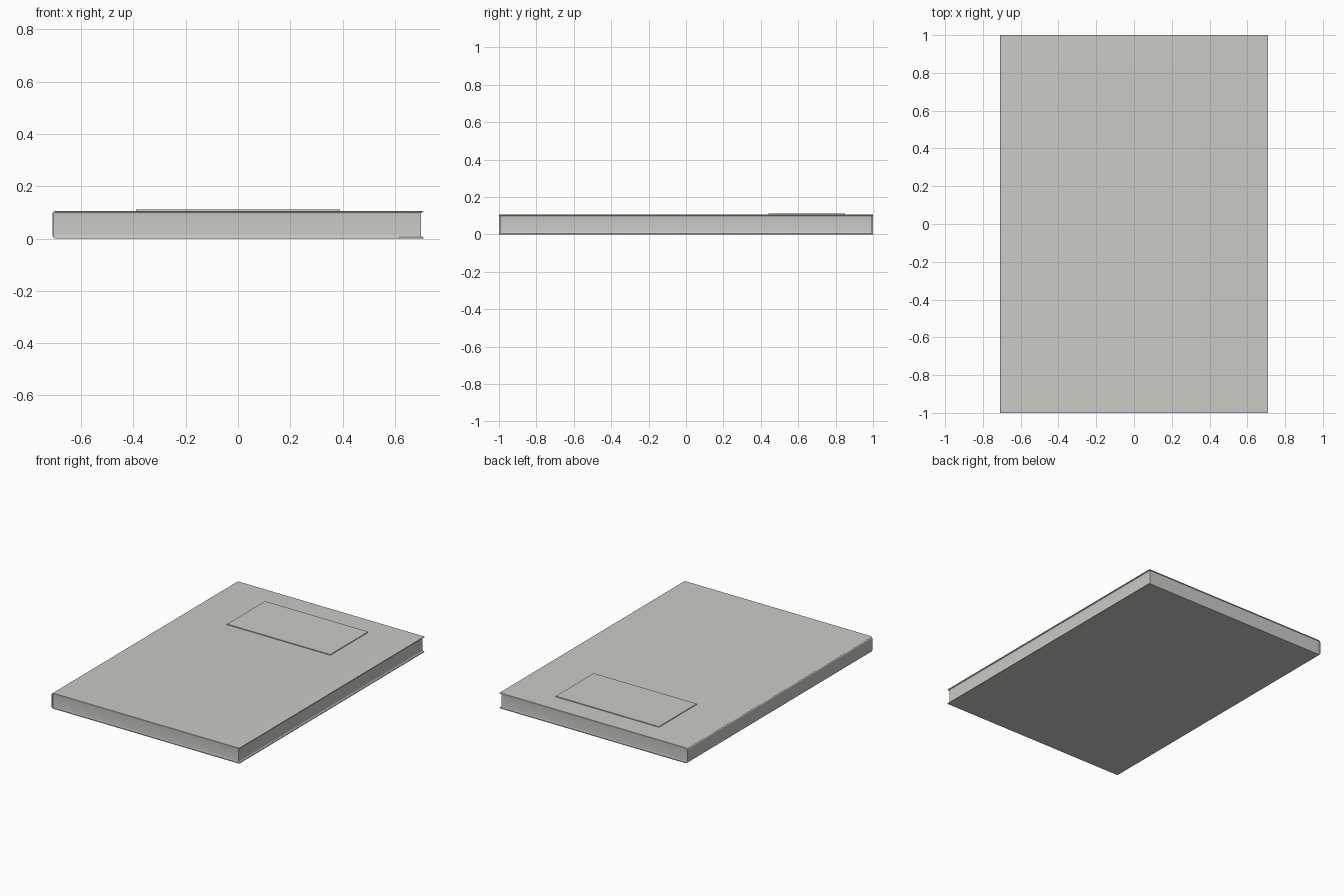
import bpy, bmesh, math

if "Cube" in bpy.data.objects:
    bpy.data.objects.remove(bpy.data.objects["Cube"])

HX, HY, H = 0.71, 1.0, 0.106   # half width, half length, cover height
T = 0.005                      # cover board thickness


def material(name, rgb):
    m = bpy.data.materials.new(name)
    m.diffuse_color = (*rgb, 1)
    m.use_nodes = True
    m.node_tree.nodes["Principled BSDF"].inputs["Base Color"].default_value = m.diffuse_color
    return m


GREY = material("warm_grey", (0.60, 0.59, 0.565))


def loft(name, rings):
    """Closed solid through a list of equal-length point rings."""
    bm = bmesh.new()
    vs = [[bm.verts.new(p) for p in r] for r in rings]
    n = len(vs[0])
    for a, b in zip(vs, vs[1:]):
        for i in range(n):
            j = (i + 1) % n
            bm.faces.new((a[i], a[j], b[j], b[i]))
    bm.faces.new(vs[0])
    bm.faces.new(vs[-1])
    bmesh.ops.recalc_face_normals(bm, faces=bm.faces)
    me = bpy.data.meshes.new(name)
    bm.to_mesh(me)
    bm.free()
    me.materials.append(GREY)
    ob = bpy.data.objects.new(name, me)
    bpy.context.collection.objects.link(ob)
    bpy.context.view_layer.objects.active = ob
    ob.select_set(True)
    bpy.ops.object.shade_smooth_by_angle(angle=math.radians(35))
    ob.select_set(False)
    return ob


def rect(x0, x1, y0, y1, z):
    return [(x0, y0, z), (x1, y0, z), (x1, y1, z), (x0, y1, z)]


# Cover: U-shaped section with rounded spine corners, run along y
def side_path(off, r, steps=6):
    cx = -HX + off + r
    low = [(cx - r * math.sin(a), off + r - r * math.cos(a))
           for a in (math.pi / 2 * i / steps for i in range(steps + 1))]
    return low + [(x, H - z) for x, z in reversed(low)]


outer = [(HX, 0)] + side_path(0, 0.014) + [(HX, H)]
inner = [(HX, T)] + side_path(T, 0.009) + [(HX, H - T)]
section = outer + inner[::-1]
loft("cover", [[(x, y, z) for x, z in section] for y in (-HY, HY)])

# Page block: edges hollowed with a small cove next to each board
R = 0.009
cove = [(0.001 + R * math.sin(a), T - 0.001 + R * (1 - math.cos(a)))
        for a in (math.pi / 2 * i / 5 for i in range(6))]
cove += [(d, H - z) for d, z in reversed(cove)]
loft("page_block", [rect(-HX + 0.004, HX - d, -HY + d * 0.6, HY - d * 0.6, z)
                    for d, z in cove])

# Raised title plate on the front board
loft("title_plate", [rect(-0.39, 0.39, 0.44, 0.85, z) for z in (H - 0.002, 0.111)])
